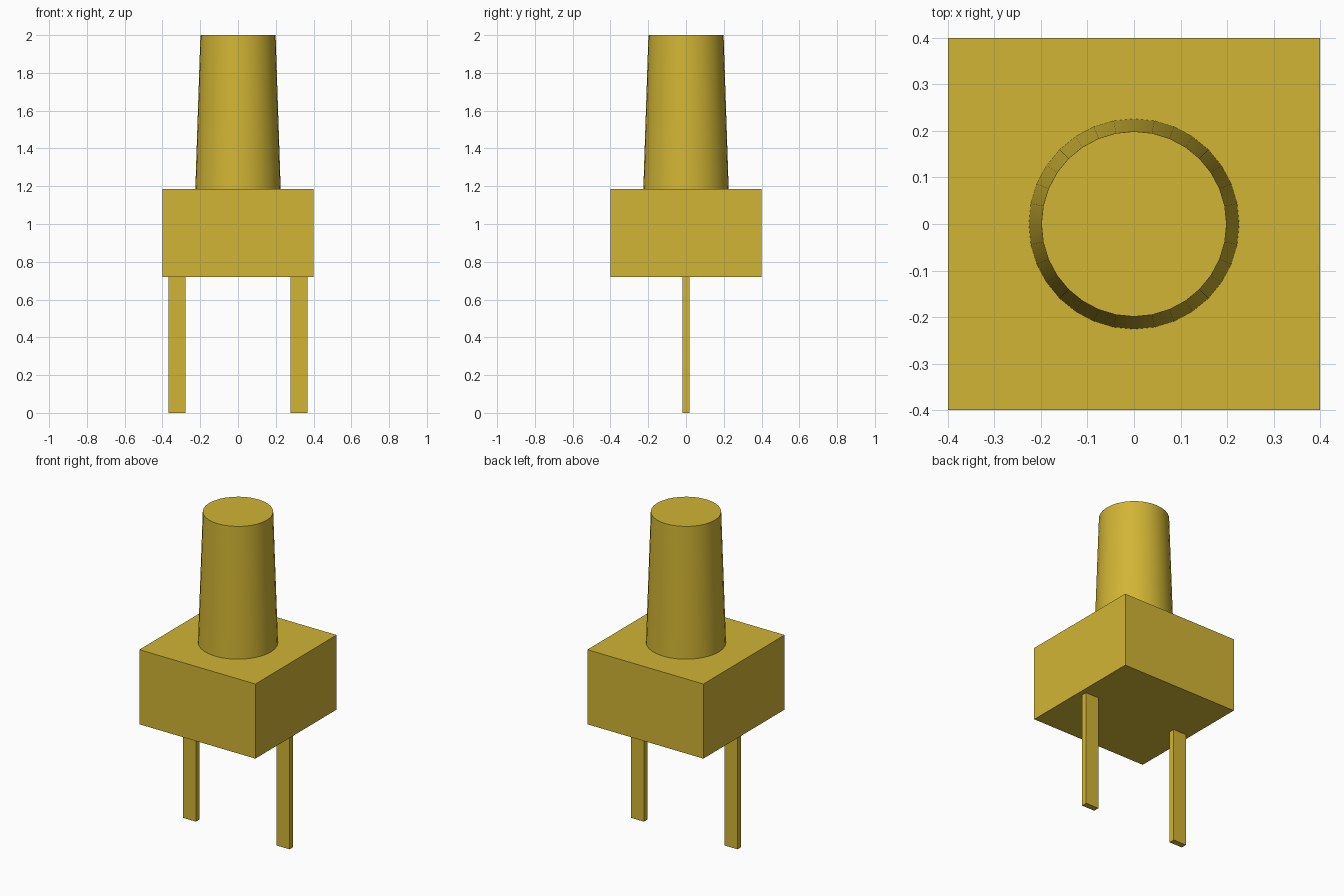
import bpy
import math

if "Cube" in bpy.data.objects:
    bpy.data.objects.remove(bpy.data.objects["Cube"])

brass = bpy.data.materials.new("brass yellow")
brass.diffuse_color = (0.64, 0.46, 0.035, 1.0)
brass.use_nodes = True
brass.node_tree.nodes["Principled BSDF"].inputs["Base Color"].default_value = brass.diffuse_color


def box(name, size, center):
    bpy.ops.mesh.primitive_cube_add(size=1, location=center)
    obj = bpy.context.object
    obj.name = name
    obj.scale = size
    bpy.ops.object.transform_apply(location=False, rotation=False, scale=True)
    obj.data.materials.append(brass)
    return obj


# Square switch housing
BODY_BOTTOM, BODY_TOP = 0.72, 1.185
box("housing", (0.8, 0.8, BODY_TOP - BODY_BOTTOM), (0, 0, (BODY_BOTTOM + BODY_TOP) / 2))

# Tapered round plunger
bpy.ops.mesh.primitive_cone_add(vertices=32, radius1=0.226, radius2=0.199,
                                depth=2 - BODY_TOP, location=(0, 0, (2 + BODY_TOP) / 2))
plunger = bpy.context.object
plunger.name = "plunger"
plunger.data.materials.append(brass)
bpy.ops.object.shade_smooth_by_angle(angle=math.radians(30))

# Pair of flat contact pins
for side, label in ((-1, "left"), (1, "right")):
    box(label + "_pin", (0.09, 0.036, BODY_BOTTOM), (side * 0.323, 0, BODY_BOTTOM / 2))
